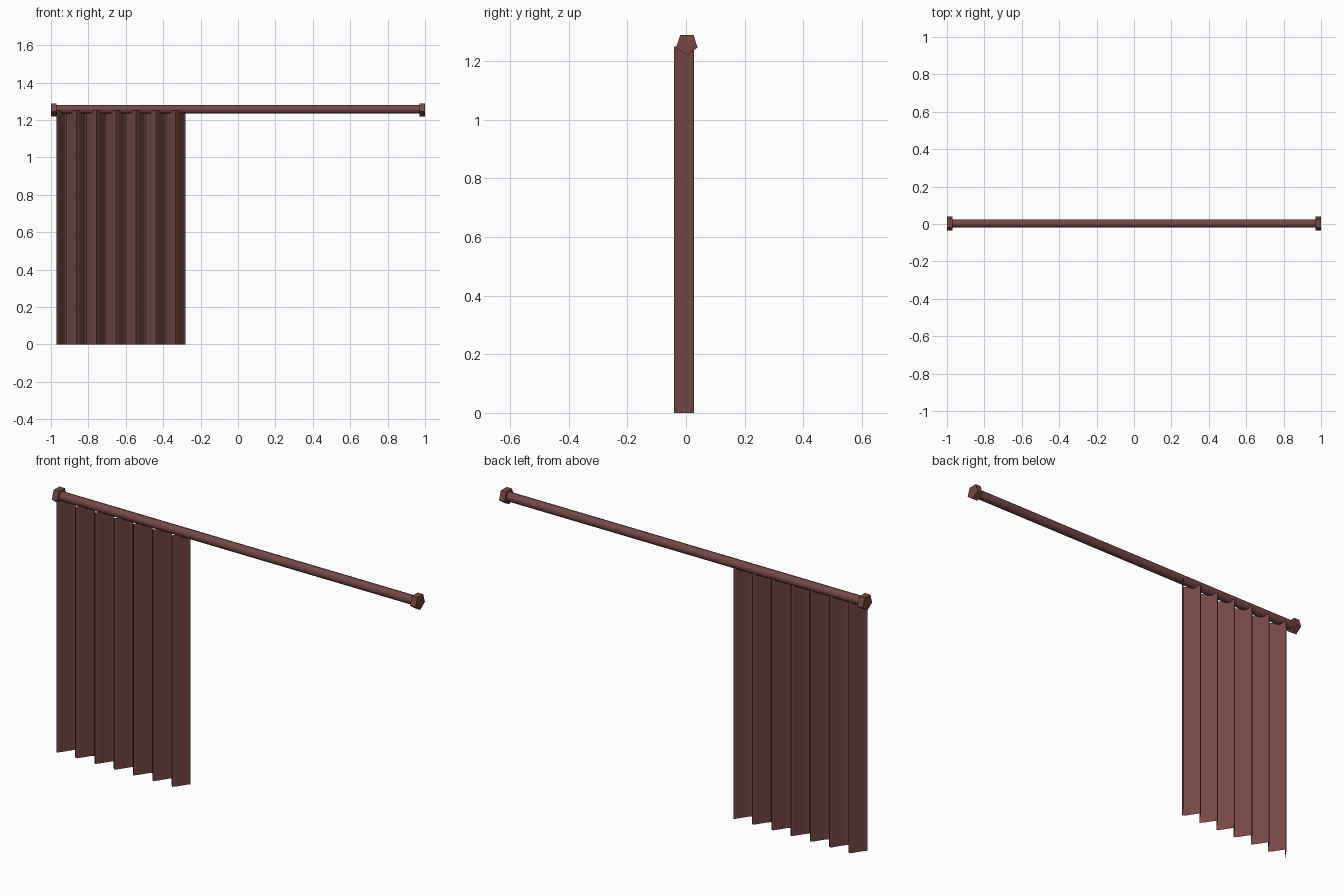
import bpy, bmesh, math

if "Cube" in bpy.data.objects:
    bpy.data.objects.remove(bpy.data.objects["Cube"])

mat = bpy.data.materials.new("dark_red_brown")
mat.diffuse_color = (0.18, 0.064, 0.060, 1)
mat.use_nodes = True
mat.node_tree.nodes["Principled BSDF"].inputs["Base Color"].default_value = mat.diffuse_color

AXIS_Y, AXIS_Z = 0.003, 1.2575


def finish(name, bm):
    bmesh.ops.recalc_face_normals(bm, faces=bm.faces)
    me = bpy.data.meshes.new(name)
    bm.to_mesh(me)
    bm.free()
    me.materials.append(mat)
    ob = bpy.data.objects.new(name, me)
    bpy.context.collection.objects.link(ob)
    return ob


def prism_x(name, x0, x1, radius, sides, smooth=False):
    """Regular prism along x with one corner pointing down."""
    bm = bmesh.new()
    rings = []
    for x in (x0, x1):
        ring = []
        for k in range(sides):
            a = -math.pi / 2 + 2 * math.pi * k / sides
            ring.append(bm.verts.new((x, AXIS_Y + radius * math.cos(a),
                                      AXIS_Z + radius * math.sin(a))))
        rings.append(ring)
        bm.faces.new(ring)
    for k in range(sides):
        n = (k + 1) % sides
        f = bm.faces.new((rings[0][k], rings[0][n], rings[1][n], rings[1][k]))
        f.smooth = smooth
    ob = finish(name, bm)
    if smooth:
        # keep the end caps crisp
        for e in ob.data.edges:
            a, b = (ob.data.vertices[i].co.x for i in e.vertices)
            e.use_edge_sharp = abs(a - b) < 1e-6
    return ob


# Curtain rod and its two end caps
prism_x("curtain_rod", -0.98, 0.98, 0.0225, 10, smooth=True)
prism_x("left_end_cap", -1.0, -0.97, 0.0385, 5)
prism_x("right_end_cap", 0.97, 1.0, 0.0385, 5)

# Pleated curtain: 13 slanted panels, front to back and back again
X0, X1, PANELS, TOP = -0.97, -0.28, 13, 1.25
step = (X1 - X0) / PANELS
half = [(0.0, -0.041), (0.24, -0.027), (0.86, 0.023), (1.0, 0.028)]
path = [(X0, half[0][1])]
for i in range(PANELS):
    pts = half if i % 2 == 0 else [(1 - t, y) for t, y in reversed(half)]
    path += [(X0 + (i + t) * step, y) for t, y in pts[1:]]

bm = bmesh.new()
low = [bm.verts.new((x, y, 0)) for x, y in path]
high = [bm.verts.new((x, y, TOP)) for x, y in path]
for i in range(len(path) - 1):
    bm.faces.new((low[i], low[i + 1], high[i + 1], high[i]))
finish("curtain", bm)
